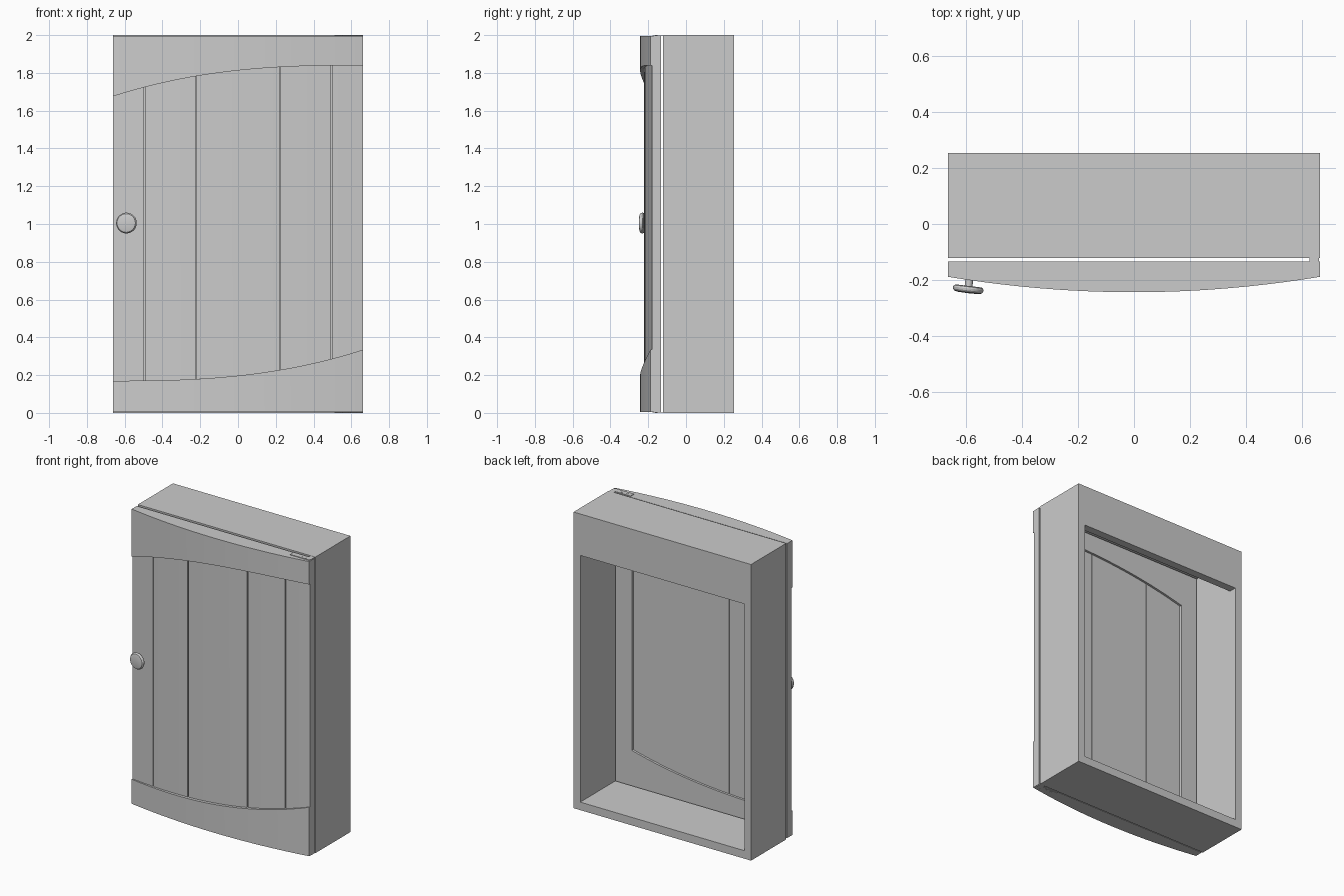
import bpy
import bmesh
import math
from mathutils import Vector

old = bpy.data.objects.get("Cube")
if old:
    bpy.data.objects.remove(old, do_unlink=True)

grey = bpy.data.materials.new("light grey")
grey.use_nodes = True
grey.diffuse_color = (0.6, 0.6, 0.6, 1)
grey.node_tree.nodes["Principled BSDF"].inputs["Base Color"].default_value = (0.6, 0.6, 0.6, 1)

HALF = 0.663          # half width
BACK = -0.133         # rear face of the door
GAP = 0.003           # half width of a plank groove


def finish(bm, name, smooth=False):
    bmesh.ops.recalc_face_normals(bm, faces=bm.faces)
    mesh = bpy.data.meshes.new(name)
    bm.to_mesh(mesh)
    bm.free()
    mesh.materials.append(grey)
    obj = bpy.data.objects.new(name, mesh)
    bpy.context.collection.objects.link(obj)
    if smooth:
        bpy.ops.object.select_all(action='DESELECT')
        obj.select_set(True)
        bpy.context.view_layer.objects.active = obj
        bpy.ops.object.shade_smooth_by_angle(angle=math.radians(30))
    return obj


def box(name, x, y, z):
    bm = bmesh.new()
    bmesh.ops.create_cube(bm, size=1)
    for v in bm.verts:
        v.co = [lo + (c + 0.5) * (hi - lo) for c, (lo, hi) in zip(v.co, (x, y, z))]
    return finish(bm, name)


def slab(name, x0, x1, low, high, back, front, steps):
    """Bowed board: four-cornered sections swept along x."""
    bm = bmesh.new()
    rings = []
    for i in range(steps + 1):
        x = x0 + (x1 - x0) * i / steps
        corners = ((back, low(x)), (front(x), low(x)), (front(x), high(x)), (back, high(x)))
        rings.append([bm.verts.new((x, y, z)) for y, z in corners])
    for a, b in zip(rings, rings[1:]):
        for k in range(4):
            bm.faces.new((a[k], a[k - 1], b[k - 1], b[k]))
    bm.faces.new(rings[0])
    bm.faces.new(rings[-1])
    return finish(bm, name, True)


def lathe(name, profile, origin, axis, sides=32):
    """Revolve (radius, distance) pairs about an axis."""
    bm = bmesh.new()
    verts = [bm.verts.new((r, 0, d)) for r, d in profile]
    edges = [bm.edges.new(pair) for pair in zip(verts, verts[1:])]
    bmesh.ops.spin(bm, geom=verts + edges, cent=(0, 0, 0), axis=(0, 0, 1),
                   angle=math.tau, steps=sides)
    bmesh.ops.remove_doubles(bm, verts=bm.verts, dist=0.0001)
    turn = Vector((0, 0, 1)).rotation_difference(Vector(axis)).to_matrix()
    for v in bm.verts:
        v.co = turn @ v.co + Vector(origin)
    return finish(bm, name, True)


# Cabinet shell, open at the front, with a deep top rail at the back
shell = box("cabinet_shell", (-HALF, HALF), (-0.122, 0.253), (0, 2))
inside = box("inside_cutter", (-0.613, 0.613), (-0.3, 0.2), (0.054, 1.95))
opening = box("back_opening_cutter", (-0.613, 0.613), (0.1, 0.4), (0.054, 1.72))
for cutter in (inside, opening):
    mod = shell.modifiers.new(cutter.name, 'BOOLEAN')
    mod.operation = 'DIFFERENCE'
    mod.solver = 'EXACT'
    mod.object = cutter
    bpy.context.view_layer.objects.active = shell
    bpy.ops.object.modifier_apply(modifier=mod.name)
    bpy.data.objects.remove(cutter, do_unlink=True)


# Door outlines: sweeping rail edges and bowed fronts
def lower_edge(x):
    return 0.17 + 0.165 * max(0, (x + HALF) / (2 * HALF)) ** 2.6


def upper_edge(x):
    return 2.01 - lower_edge(-x)


def rail_front(x):
    return -0.243 + 0.055 * (x / HALF) ** 2


def plank_front(x):
    return -0.222 + 0.042 * (x / HALF) ** 2


def groove_front(x):
    return plank_front(x) + 0.012


# Door rails
slab("door_top_rail", -HALF, HALF, upper_edge, lambda x: 1.995, BACK, rail_front, 32)
slab("door_bottom_rail", -HALF, HALF, lambda x: 0.005, lower_edge, BACK, rail_front, 32)

# Door stiles and recessed planks
joints = [-HALF, -0.495, -0.222, 0.222, 0.495, HALF]
names = ["right_stile", "right_plank", "middle_plank", "left_plank", "left_stile"]
for name, a, b in zip(names, joints, joints[1:]):
    x0 = a if a == -HALF else a + GAP
    x1 = b if b == HALF else b - GAP
    rear = BACK if "stile" in name else BACK - 0.015
    slab(name, x0, x1, lower_edge, upper_edge, rear, plank_front, 12)

# Tongues closing the plank grooves
for i, x in enumerate(joints[1:-1]):
    slab(f"groove_tongue_{i + 1}", x - GAP, x + GAP, lower_edge, upper_edge,
         BACK - 0.017, groove_front, 1)

# Knob, square to the bowed surface
axis = Vector((-0.12, -1, 0)).normalized()
foot = Vector((-0.584, -0.175, 1.005))
profile = [(0, 0), (0.014, 0), (0.014, 0.046), (0.046, 0.046), (0.052, 0.049),
           (0.055, 0.055), (0.054, 0.062), (0.049, 0.068), (0.038, 0.071), (0, 0.072)]
lathe("door_knob", profile, foot, axis)

# Pivot hinges at top and bottom of the left edge
for label, z0, z1, up in (("top", 1.994, 1.999, 1), ("bottom", 0.001, 0.006, -1)):
    box(f"{label}_hinge_plate", (0.512, 0.625), (-0.176, -0.138), (z0, z1))
    box(f"{label}_hinge_arm", (0.625, 0.66), (-0.16, -0.115), (z0, z1))
    outer = z1 if up > 0 else z0
    lathe(f"{label}_hinge_pivot", [(0, -0.005), (0.0175, -0.005), (0.0175, 0), (0, 0)],
          (0.6425, -0.16, outer), (0, 0, up), 24)
    for n, x in enumerate((0.548, 0.59)):
        lathe(f"{label}_hinge_screw_{n + 1}", [(0, -0.002), (0.007, -0.002), (0.007, 0.001), (0, 0.001)],
              (x, -0.157, outer), (0, 0, up), 16)
